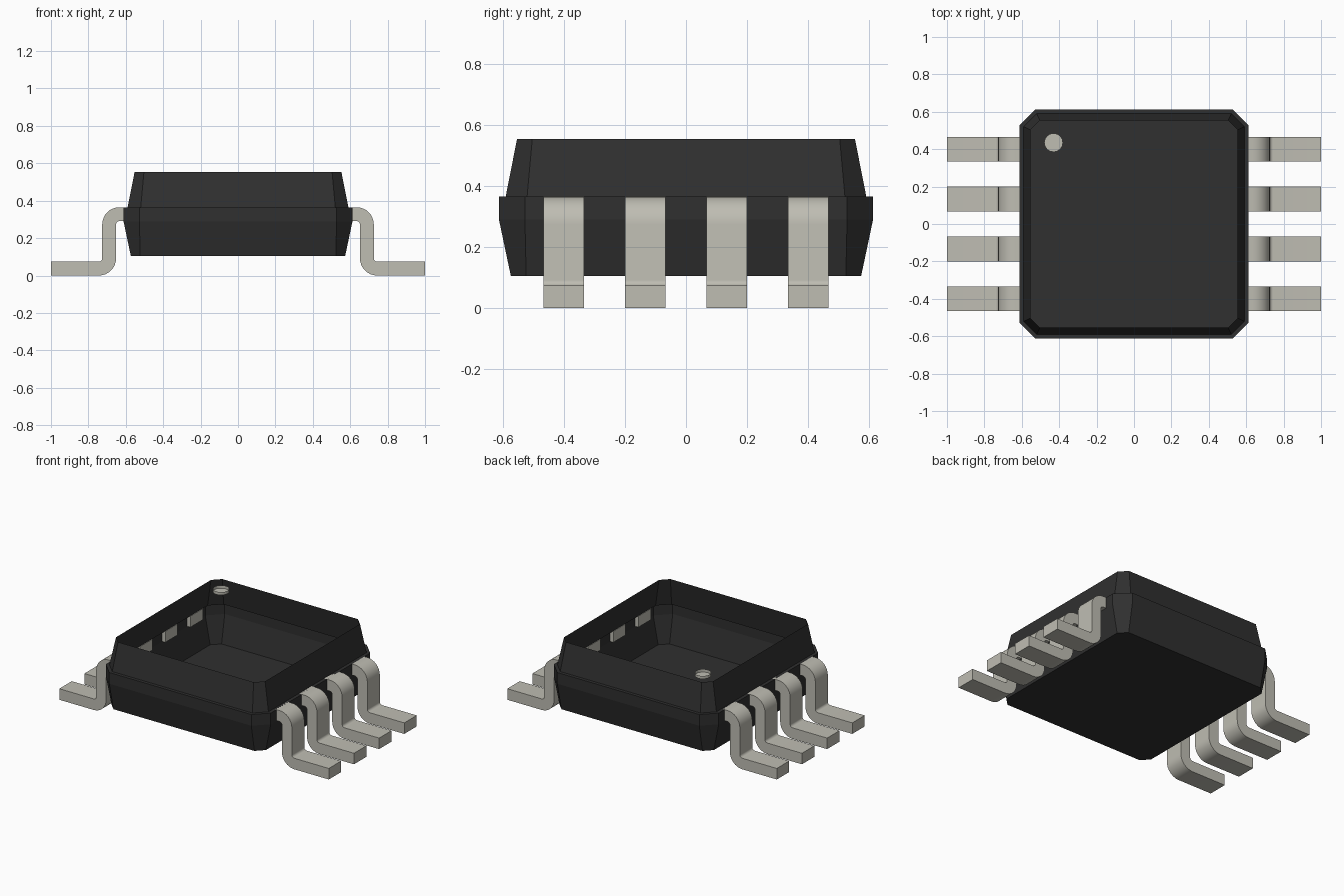
import bpy, bmesh, math

if "Cube" in bpy.data.objects:
    bpy.data.objects.remove(bpy.data.objects["Cube"])


def make_material(name, color):
    m = bpy.data.materials.new(name)
    m.use_nodes = True
    m.diffuse_color = (*color, 1)
    bsdf = m.node_tree.nodes["Principled BSDF"]
    bsdf.inputs["Base Color"].default_value = (*color, 1)
    bsdf.inputs["Roughness"].default_value = 0.6
    return m


BLACK = make_material("black plastic", (0.029, 0.029, 0.029))
METAL = make_material("tinned metal", (0.52, 0.51, 0.45))


def finish(bm, name, material, smooth=False):
    mesh = bpy.data.meshes.new(name)
    bm.to_mesh(mesh)
    bm.free()
    obj = bpy.data.objects.new(name, mesh)
    bpy.context.collection.objects.link(obj)
    mesh.materials.append(material)
    if smooth:
        bpy.ops.object.select_all(action='DESELECT')
        obj.select_set(True)
        bpy.context.view_layer.objects.active = obj
        bpy.ops.object.shade_smooth_by_angle(angle=math.radians(35))
    return obj


def loft(bm, rings):
    """Join equal-length rings of points with side faces; return the vertex rings."""
    loops = [[bm.verts.new(p) for p in ring] for ring in rings]
    n = len(loops[0])
    for a, b in zip(loops, loops[1:]):
        for i in range(n):
            j = (i + 1) % n
            bm.faces.new((a[i], a[j], b[j], b[i]))
    return loops


def octagon(half, cut, z):
    """Square ring with chamfered corners, counter-clockwise."""
    h, k = half, half - cut
    return [(x, y, z) for x, y in ((k, -h), (h, -k), (h, k), (k, h),
                                   (-k, h), (-h, k), (-h, -k), (-k, -h))]


# Package body: open-topped shell with a ledge at lead height
bm = bmesh.new()
levels = [(0.573, 0.05, 0.105), (0.612, 0.085, 0.29), (0.612, 0.085, 0.365),
          (0.59, 0.07, 0.365), (0.553, 0.05, 0.553)]
rings = loft(bm, [octagon(*lv) for lv in levels])
bm.faces.new(rings[0][::-1])
finish(bm, "package_body", BLACK)

# Pin one marker: shallow cup set level with the rim
bm = bmesh.new()
circle = [(-0.43 + 0.05 * math.cos(a), 0.435 + 0.05 * math.sin(a))
          for a in (math.tau * i / 16 for i in range(16))]
cup = loft(bm, [[(x, y, z) for x, y in circle] for z in (0.553, 0.533)])
bm.faces.new(cup[1])
finish(bm, "pin_one_marker", METAL, True)


def arc(cx, cz, r, start, end, steps=8):
    return [(cx + r * math.cos(math.radians(start + (end - start) * i / steps)),
             cz + r * math.sin(math.radians(start + (end - start) * i / steps)))
            for i in range(steps + 1)]


# Gull-wing lead profile in x and z: upper edge outwards, lower edge back
T, R = 0.074, 0.092          # lead thickness and outer bend radius
X_IN, X_OUT, TOP = 0.652, 0.726, 0.365
r = R - T
profile = ([(0.587, TOP)] + arc(X_OUT - R, TOP - R, R, 90, 0)
           + arc(X_IN + R, R, r, 180, 270) + [(1.0, T), (1.0, 0.0)]
           + arc(X_IN + R, R, R, 270, 180)
           + arc(X_OUT - R, TOP - R, r, 0, 90) + [(0.587, TOP - T)])

for side, label in ((1, "left"), (-1, "right")):
    for i in range(4):
        yc = -0.4 + i * 0.8 / 3
        bm = bmesh.new()
        ends = loft(bm, [[(side * x, yc + dy, z) for x, z in profile]
                         for dy in (-0.066, 0.066)])
        for ring in ends:
            bm.faces.new(ring)
        bmesh.ops.recalc_face_normals(bm, faces=bm.faces)
        finish(bm, f"{label}_lead_{i + 1}", METAL, True)
